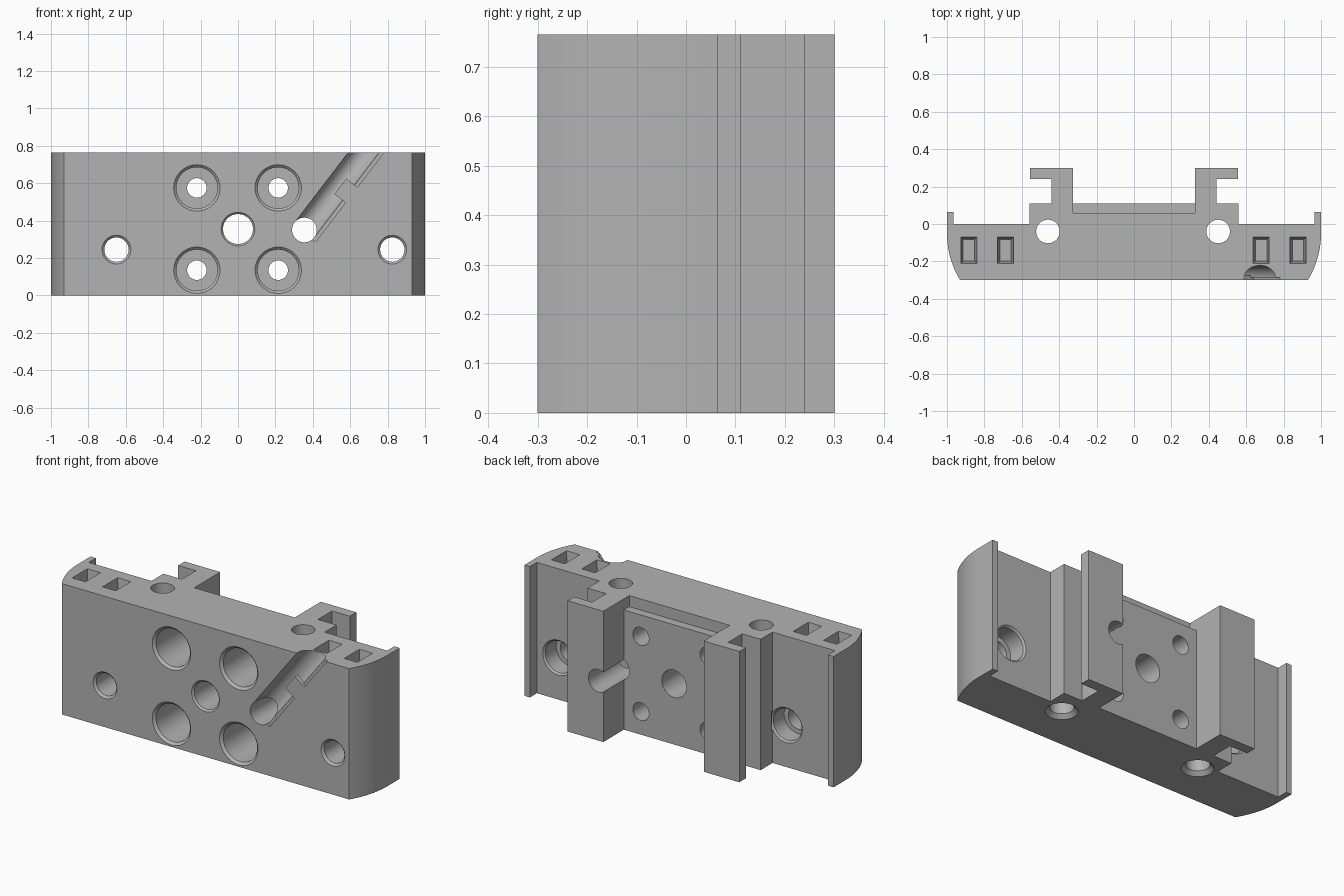
import bpy, bmesh, math
from mathutils import Vector, Matrix

cube = bpy.data.objects.get("Cube")
if cube:
    bpy.data.objects.remove(cube, do_unlink=True)

H = 0.765      # body height
FRONT = -0.3   # front face
CH = 0.015     # bottom chamfer

grey = bpy.data.materials.new("machined grey")
grey.use_nodes = True
grey.diffuse_color = (0.45, 0.45, 0.45, 1)
grey.node_tree.nodes["Principled BSDF"].inputs["Base Color"].default_value = grey.diffuse_color


def finish(name, bm):
    bmesh.ops.recalc_face_normals(bm, faces=bm.faces)
    mesh = bpy.data.meshes.new(name)
    bm.to_mesh(mesh)
    bm.free()
    obj = bpy.data.objects.new(name, mesh)
    mesh.materials.append(grey)
    bpy.context.collection.objects.link(obj)
    return obj


def box(name, lo, hi, frame=Matrix.Identity(4)):
    lo, hi = Vector(lo), Vector(hi)
    bm = bmesh.new()
    bmesh.ops.create_cube(bm, size=1)
    for v in bm.verts:
        v.co = frame @ ((lo + hi) / 2 + v.co * (hi - lo))
    return finish(name, bm)


def lathe(name, start, direction, profile, sides=48):
    """Solid of revolution; profile is (distance along the axis, radius)."""
    turn = Vector(direction).to_track_quat('Z', 'Y')
    bm = bmesh.new()
    rings = []
    for d, r in profile:
        rings.append([bm.verts.new(Vector(start) + turn @ Vector(
            (r * math.cos(math.tau * i / sides), r * math.sin(math.tau * i / sides), d)))
            for i in range(sides)])
    for a, b in zip(rings, rings[1:]):
        for i in range(sides):
            j = (i + 1) % sides
            bm.faces.new((a[i], a[j], b[j], b[i]))
    bm.faces.new(rings[0])
    bm.faces.new(rings[-1])
    return finish(name, bm)


def cut(target, cutter):
    cutter.hide_render = True
    mod = target.modifiers.new("cut", 'BOOLEAN')
    mod.operation, mod.solver, mod.object = 'DIFFERENCE', 'EXACT', cutter
    bpy.context.view_layer.objects.active = target
    bpy.ops.object.modifier_apply(modifier=mod.name)
    bpy.data.objects.remove(cutter, do_unlink=True)


# Body: mirrored plan outline with rounded ends, ears and hooked rails
R = 0.48
sweep = math.asin(0.25 / R)
half = [(1 - R + R * math.cos(a), -0.05 + R * math.sin(a))
        for a in [-sweep * (1 - i / 12) for i in range(13)]]
half += [(1, 0.065), (0.965, 0.065), (0.965, 0), (0.56, 0), (0.56, 0.11), (0.44, 0.11),
         (0.44, 0.24), (0.555, 0.24), (0.555, 0.3), (0.325, 0.3), (0.325, 0.11)]
outline = half + [(-x, y) for x, y in reversed(half)]
bm = bmesh.new()
base = bm.faces.new([bm.verts.new((x, y, 0)) for x, y in outline])
ext = bmesh.ops.extrude_face_region(bm, geom=[base], use_keep_orig=True)
for v in ext["geom"]:
    if isinstance(v, bmesh.types.BMVert):
        v.co.z = H
bmesh.ops.recalc_face_normals(bm, faces=bm.faces)

# Chamfer around the underside
rim = list(base.verts)
bmesh.ops.inset_region(bm, faces=[base], thickness=CH, use_even_offset=True)
for v in rim:
    if v not in base.verts:
        v.co.z = CH
body = finish("mounting_block", bm)

# Step behind the top edge, between the rails
cut(body, box("step_cutter", (-0.325, 0.06, 0.7), (0.325, 0.25, H + 0.1)))

BACK = (0, 1, 0)
lip = [(-0.02, 0.144), (0, 0.124), (0.014, 0.11)]

# Four counterbored screw holes
for x in (-0.22, 0.215):
    for z in (0.135, 0.575):
        cut(body, lathe("screw_cutter", (x, FRONT, z), BACK,
                        lip + [(0.28, 0.11), (0.28, 0.052), (0.5, 0.052)]))

# Centre hole
cut(body, lathe("centre_cutter", (0, FRONT, 0.355), BACK,
                [(-0.01, 0.1), (0.01, 0.08), (0.5, 0.08)]))

# Side holes, wider at the back
for x in (-0.65, 0.825):
    cut(body, lathe("side_cutter", (x, FRONT, 0.245), BACK,
                    [(-0.01, 0.087), (0.012, 0.065), (0.19, 0.065), (0.19, 0.092),
                     (0.29, 0.092), (0.31, 0.112)]))

# Vertical rod holes, flared underneath
for x in (-0.46, 0.45):
    cut(body, lathe("rod_cutter", (x, -0.04, 0), (0, 0, 1),
                    [(-0.01, 0.095), (0.022, 0.063), (H + 0.1, 0.063)]))

# Tapered rectangular pockets in the top
for x in (-0.883, -0.687, 0.68, 0.877):
    bm = bmesh.new()
    bmesh.ops.create_cube(bm, size=1)
    for v in bm.verts:
        w, d, z = (0.043, 0.07, H + 0.001) if v.co.z > 0 else (0.03, 0.057, H - 0.1)
        v.co = (x + math.copysign(w, v.co.x), -0.14 + math.copysign(d, v.co.y), z)
    cut(body, finish("pocket_cutter", bm))

# Cable hole and slanted cable channel
cx, cz = 0.355, 0.35
cut(body, lathe("cable_cutter", (cx, FRONT - 0.02, cz), BACK, [(0, 0.066), (0.7, 0.066)]))
along = Vector((0.608, 0, 0.794)).normalized()
across = Vector((along.z, 0, -along.x))
frame = Matrix.Translation((cx, FRONT, cz)) @ Matrix(
    (across, Vector(BACK), along)).transposed().to_4x4()
cut(body, lathe("channel_cutter", (cx, FRONT + 0.012, cz), along, [(0, 0.0665), (0.8, 0.0665)]))
cut(body, box("ledge_cutter", (0.04, -0.05, -0.015), (0.086, 0.015, 0.8), frame))

# Small tab that holds the cable in its channel
tab = box("cable_tab", (0.011, 0, 0.25), (0.09, 0.025, 0.354), frame)

for obj in (body, tab):
    bpy.ops.object.select_all(action='DESELECT')
    obj.select_set(True)
    bpy.context.view_layer.objects.active = obj
    bpy.ops.object.shade_smooth_by_angle(angle=math.radians(25))
